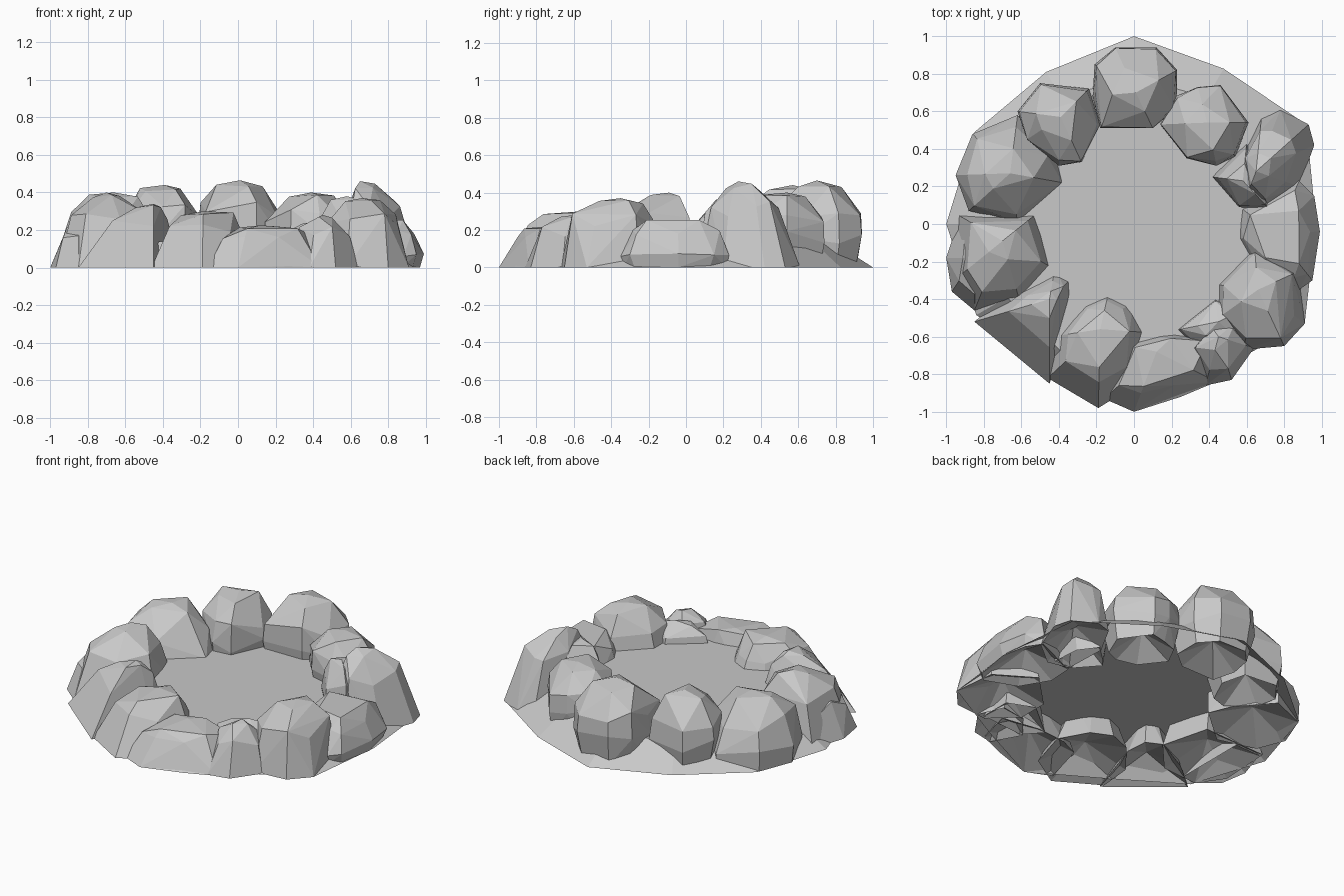
import bpy, bmesh, random
from math import sin, cos, radians
from mathutils import Vector

cube = bpy.data.objects.get("Cube")
if cube:
    bpy.data.objects.remove(cube, do_unlink=True)

# One plain stone colour for everything
stone = bpy.data.materials.new("stone_grey")
stone.use_nodes = True
grey = (0.58, 0.58, 0.58, 1)
stone.diffuse_color = grey
shader = next(n for n in stone.node_tree.nodes if n.type == "BSDF_PRINCIPLED")
shader.inputs["Base Color"].default_value = grey
shader.inputs["Roughness"].default_value = 0.9


def finish(name, bm):
    mesh = bpy.data.meshes.new(name)
    bm.to_mesh(mesh)
    bm.free()
    mesh.materials.append(stone)
    obj = bpy.data.objects.new(name, mesh)
    bpy.context.scene.collection.objects.link(obj)


def rock(name, outline, crown, height, waist=0.0, foot=1.0, shoulder=0.8, top=0.45, seed=1):
    """Faceted boulder: an outline at waist height, drawn in towards a crown and a hollow foot."""
    rng = random.Random(seed)
    centre = Vector(crown)
    bm = bmesh.new()

    def ring(points, scale, z, wobble, drop):
        for p in points:
            s = scale * (1 + rng.uniform(-wobble, wobble))
            q = centre + (Vector(p) - centre) * s
            bm.verts.new((q.x, q.y, max(0, z - rng.uniform(0, drop))))

    if waist > 0:
        ring(outline, foot, 0, 0.05, 0)
    ring(outline, 1, waist, 0, waist * 0.4)
    ring(outline, shoulder, height * 0.78, 0.07, height * 0.2)
    ring(outline[::2], top, height * 0.98, 0.15, height * 0.06)
    bm.verts.new((centre.x, centre.y, height))
    hull = bmesh.ops.convex_hull(bm, input=bm.verts[:])
    spare = {v for v in hull["geom_interior"] + hull["geom_unused"]
             if isinstance(v, bmesh.types.BMVert)}
    bmesh.ops.delete(bm, geom=list(spare), context="VERTS")
    bmesh.ops.dissolve_limit(bm, angle_limit=radians(6), verts=bm.verts[:], edges=bm.edges[:])
    bmesh.ops.recalc_face_normals(bm, faces=bm.faces[:])
    # Hollow underside
    bm.normal_update()
    under = [f for f in bm.faces if f.normal.z < -0.98]
    for v in bmesh.ops.poke(bm, faces=under)["verts"]:
        v.co.z += 0.12
    finish(name, bm)


# Raised floor with an uneven sloping skirt, open underneath
bm = bmesh.new()
rim = (.97, 1.06, .955, 1, .935, .98, 1, .97, .86, 1, .9, 1.05)
outer, inner = [], []
for i, radius in enumerate(rim):
    a = radians(i * 30)
    outer.append(bm.verts.new((radius * cos(a), radius * sin(a), 0)))
    inner.append(bm.verts.new((.78 * cos(a), .78 * sin(a), .14)))
for i in range(len(rim)):
    j = (i + 1) % len(rim)
    bm.faces.new((outer[i], outer[j], inner[j], inner[i]))
bm.faces.new(inner)
finish("ground_mound", bm)

# Rounded boulders at the back
round_rock = dict(waist=0.2, foot=0.85, shoulder=0.93, top=0.55)
rock("back_rock",
     [(-.22, .68), (-.21, .85), (-.1, .94), (.12, .94), (.23, .82), (.23, .62), (.1, .51), (-.18, .51)],
     (.01, .7), .465, seed=2, **round_rock)
rock("back_right_rock",
     [(-.62, .6), (-.5, .75), (-.24, .72), (-.18, .53), (-.28, .33), (-.4, .31), (-.57, .45)],
     (-.39, .57), .44, seed=3, **round_rock)
rock("back_left_rock",
     [(.14, .53), (.22, .68), (.34, .73), (.46, .74), (.61, .54), (.54, .36), (.44, .31), (.28, .35)],
     (.39, .54), .4, seed=4, **round_rock)

# Boulders down the model's right side
rock("right_rear_rock",
     [(-.95, .26), (-.86, .48), (-.62, .58), (-.42, .38), (-.38, .22), (-.62, .01), (-.88, .07)],
     (-.66, .27), .4, waist=.14, foot=.95, shoulder=.82, top=.48, seed=5)
rock("right_middle_rock",
     [(-.96, -.3), (-.94, .05), (-.5, .07), (-.42, -.24), (-.6, -.44), (-.85, -.46)],
     (-.7, -.09), .4, shoulder=.7, top=.32, seed=6)
rock("right_low_rock",
     [(-1, -.18), (-.93, .03), (-.75, .04), (-.75, -.45), (-.85, -.46), (-.97, -.36)],
     (-.85, -.18), .22, shoulder=.65, seed=7)
rock("right_front_rock",
     [(-.85, -.52), (-.66, -.36), (-.42, -.23), (-.32, -.28), (-.31, -.42), (-.38, -.66), (-.45, -.85)],
     (-.45, -.4), .34, shoulder=.58, top=.25, seed=8)

# Low wedges along the front
rock("front_rock",
     [(-.44, -.6), (-.28, -.4), (-.13, -.34), (0, -.4), (.1, -.58), (.02, -.85), (-.19, -.98), (-.46, -.82)],
     (-.18, -.56), .3, shoulder=.68, top=.5, seed=9)
rock("front_wedge_rock",
     [(0, -1), (-.16, -.93), (-.08, -.64), (.05, -.58), (.25, -.56), (.5, -.6), (.44, -.84), (.25, -.92)],
     (.12, -.68), .225, shoulder=.7, top=.6, seed=10)
rock("front_small_rock",
     [(.38, -.86), (.52, -.83), (.64, -.66), (.57, -.5), (.4, -.53), (.28, -.68)],
     (.45, -.6), .28, shoulder=.72, top=.3, seed=11)

# Boulders up the model's left side
rock("left_front_rock",
     [(.64, -.1), (.42, -.32), (.42, -.52), (.58, -.67), (.8, -.65), (.91, -.53), (.88, -.25)],
     (.66, -.35), .37, shoulder=.82, top=.42, seed=12)
rock("left_front_spur",
     [(.2, -.57), (.43, -.38), (.6, -.45), (.6, -.65), (.3, -.68)],
     (.45, -.52), .25, shoulder=.8, top=.4, seed=13)
rock("left_middle_rock",
     [(.55, .1), (.55, -.08), (.66, -.28), (.88, -.35), (.95, -.3), (.99, -.04), (.96, .15), (.88, .23)],
     (.75, -.05), .26, waist=.08, foot=.92, shoulder=.82, top=.6, seed=14)
rock("left_rear_rock",
     [(.58, .1), (.57, .38), (.68, .58), (.78, .61), (.93, .53), (.96, .42), (.88, .2), (.72, .07)],
     (.65, .28), .46, shoulder=.68, top=.33, seed=15)
rock("left_inner_rock",
     [(.42, .25), (.48, .32), (.6, .43), (.7, .3), (.72, .08), (.56, .09)],
     (.58, .23), .38, waist=.18, foot=.85, shoulder=.88, top=.5, seed=16)
